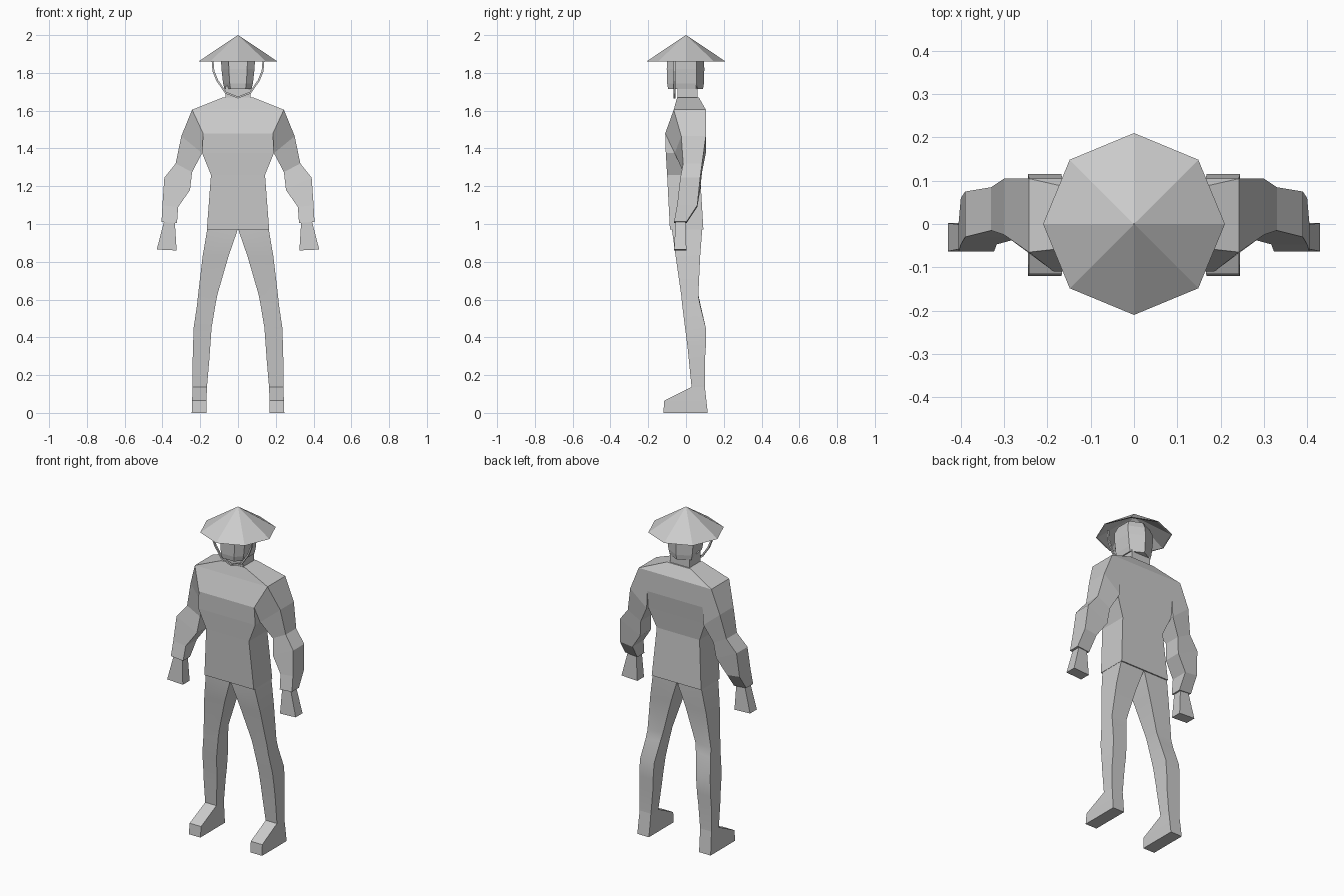
import bpy, bmesh
from math import cos, sin, tau, radians
from mathutils import Vector

cube = bpy.data.objects.get("Cube")
if cube:
    bpy.data.objects.remove(cube)

grey = bpy.data.materials.new("plain grey")
grey.use_nodes = True
COLOUR = (0.6, 0.6, 0.6, 1)
grey.diffuse_color = COLOUR
grey.node_tree.nodes["Principled BSDF"].inputs["Base Color"].default_value = COLOUR


def loft(name, rings, smooth=False):
    """Skin a list of equal-length point rings and close both ends."""
    bm = bmesh.new()
    loops = [[bm.verts.new(p) for p in ring] for ring in rings]
    n = len(loops[0])
    for a, b in zip(loops, loops[1:]):
        for i in range(n):
            j = (i + 1) % n
            bm.faces.new((a[i], a[j], b[j], b[i]))
    bm.faces.new(loops[0])
    bm.faces.new(loops[-1])
    bmesh.ops.recalc_face_normals(bm, faces=bm.faces)
    mesh = bpy.data.meshes.new(name)
    bm.to_mesh(mesh)
    bm.free()
    mesh.materials.append(grey)
    obj = bpy.data.objects.new(name, mesh)
    bpy.context.collection.objects.link(obj)
    if smooth:
        bpy.ops.object.select_all(action='DESELECT')
        obj.select_set(True)
        bpy.context.view_layer.objects.active = obj
        bpy.ops.object.shade_smooth_by_angle(angle=radians(35))
    return obj


def box_ring(x0, x1, front, back, z):
    return [(x0, front, z), (x1, front, z), (x1, back, z), (x0, back, z)]


def octagon(r, z):
    return [(r * cos(tau * i / 8), r * sin(tau * i / 8), z) for i in range(8)]


def limb_ring(side, inner, outer, front, back, inner_front=None):
    """Tilted four-cornered section; inner and outer are (x, z) pairs."""
    (xi, zi), (xo, zo) = inner, outer
    fi = front if inner_front is None else inner_front
    return [(side * xi, fi, zi), (side * xo, front, zo),
            (side * xo, back, zo), (side * xi, back, zi)]


# Conical hat: thin eight-sided shell
loft("hat", [octagon(0.001, 2.0), octagon(0.21, 1.86),
             octagon(0.2, 1.86), octagon(0.001, 1.985)])

# Head with angled cheeks and a ridge down the back
HEAD = [(-.05, -.1), (.05, -.1), (.09, -.06), (.09, .055), (0, .095), (-.09, .055)]
loft("head", [[(x * sx, y * sy, z) for x, y in HEAD]
              for sx, sy, z in ((.8, .95, 1.715), (.88, 1, 1.745), (.97, 1.02, 1.82),
                                (1, 1, 1.87), (.8, .8, 1.91))])
loft("neck", [box_ring(-.065, .065, -.045, .06, z) for z in (1.64, 1.73)])

# Chin strap: thin tube hanging in a U from the hat
half = [(.135, 1.87), (.13, 1.81), (.11, 1.76), (.065, 1.695), (0, 1.67)]
path = [Vector((x, -.06, z)) for x, z in half]
path += [Vector((-x, -.06, z)) for x, z in half[-2::-1]]
strap = []
for i, p in enumerate(path):
    along = (path[min(i + 1, len(path) - 1)] - path[max(i - 1, 0)]).normalized()
    across = along.cross(Vector((0, 1, 0))) * .005
    depth = Vector((0, .005, 0))
    strap.append([p + across + depth, p - across + depth,
                  p - across - depth, p + across - depth])
loft("chin_strap", strap)

# Jacket body: half width, front, back, height
JACKET = [(.165, -.085, .092, .97), (.143, -.1, .075, 1.26), (.19, -.107, .09, 1.375),
          (.185, -.11, .105, 1.48), (.243, -.065, .105, 1.605), (.08, -.047, .068, 1.67)]
loft("jacket", [box_ring(-w, w, f, b, z) for w, f, b, z in JACKET])

# Limb sections: inner (x, z), outer (x, z), front, back, optional inner front
SLEEVE = [((.185, 1.48), (.243, 1.605), -.065, .105, -.11),
          ((.19, 1.375), (.3, 1.465), -.025, .105, -.06),
          ((.243, 1.275), (.33, 1.32), -.015, .085),
          ((.254, 1.18), (.39, 1.245), -.03, .075),
          ((.317, 1.09), (.4, 1.1), -.047, .06),
          ((.323, 1.005), (.405, 1.012), -.063, .003)]
HAND = [((.335, 1.02), (.39, 1.02), -.055, -.003),
        ((.325, .86), (.43, .865), -.063, .002)]
TROUSER = [((0, .99), (.16, .99), -.073, .085),
           ((.005, .96), (.165, .96), -.073, .085),
           ((.05, .83), (.187, .83), -.055, .075),
           ((.108, .63), (.212, .62), -.025, .065),
           ((.118, .58), (.217, .57), -.02, .075),
           ((.14, .45), (.235, .45), -.005, .105),
           ((.147, .35), (.238, .35), .008, .105),
           ((.152, .28), (.24, .28), .015, .1),
           ((.165, .13), (.24, .13), .03, .1)]
SHOE = [(.165, .24, .03, .1, .137), (.166, .243, -.115, .108, .065),
        (.168, .245, -.12, .115, 0)]

for label, side in (("left", 1), ("right", -1)):
    loft(label + "_sleeve", [limb_ring(side, *s) for s in SLEEVE])
    loft(label + "_hand", [limb_ring(side, *s) for s in HAND])
    loft(label + "_trouser_leg", [limb_ring(side, *s) for s in TROUSER], smooth=True)
    loft(label + "_shoe", [box_ring(side * a, side * b, f, k, z) for a, b, f, k, z in SHOE])
